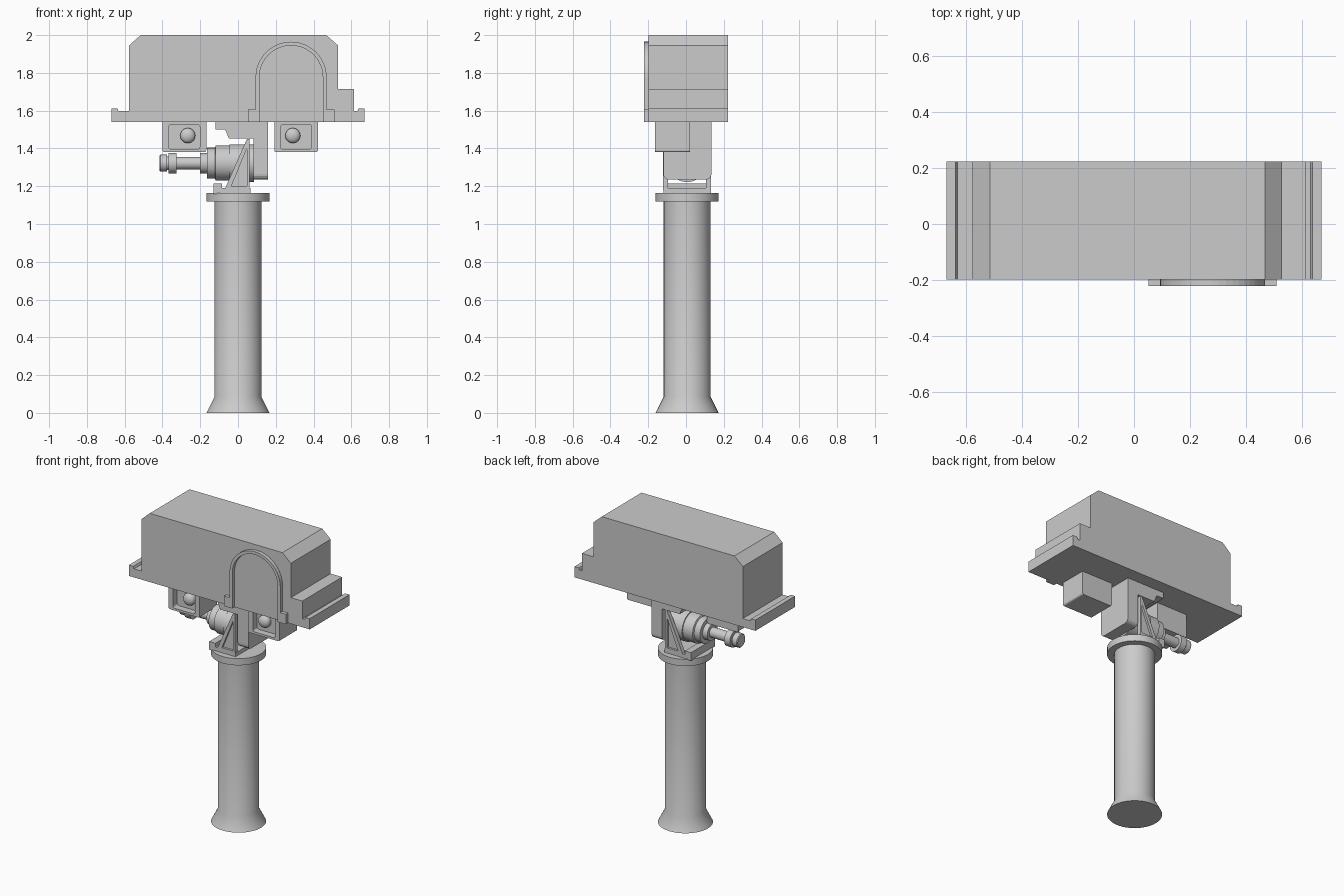
import bpy, bmesh, math
from mathutils import Vector

if "Cube" in bpy.data.objects:
    bpy.data.objects.remove(bpy.data.objects["Cube"])

CY = 0.006  # y of the pole axis


def loft(name, loops, smooth=False):
    """Skin a sequence of equal-length point loops and cap both ends."""
    bm = bmesh.new()
    rings = [[bm.verts.new(p) for p in loop] for loop in loops]
    n = len(rings[0])
    for a, b in zip(rings, rings[1:]):
        for i in range(n):
            j = (i + 1) % n
            bm.faces.new((a[i], a[j], b[j], b[i]))
    bm.faces.new(rings[0][::-1])
    bm.faces.new(rings[-1])
    bmesh.ops.recalc_face_normals(bm, faces=bm.faces)
    mesh = bpy.data.meshes.new(name)
    bm.to_mesh(mesh)
    bm.free()
    ob = bpy.data.objects.new(name, mesh)
    bpy.context.collection.objects.link(ob)
    if smooth:
        bpy.ops.object.select_all(action='DESELECT')
        ob.select_set(True)
        bpy.context.view_layer.objects.active = ob
        bpy.ops.object.shade_smooth_by_angle(angle=math.radians(30))
    return ob


def prism_y(name, xz, y0, y1):
    return loft(name, [[(x, y, z) for x, z in xz] for y in (y0, y1)])


def prism_x(name, yz, x0, x1):
    return loft(name, [[(x, y, z) for y, z in yz] for x in (x0, x1)])


def lathe(name, profile, origin, axis, n=48):
    """Revolve (radius, distance) pairs around the x, y or z axis."""
    loops = []
    for r, d in profile:
        loop = []
        for i in range(n):
            t = 2 * math.pi * i / n
            u, v = r * math.cos(t), r * math.sin(t)
            p = {'x': (d, u, v), 'y': (u, d, v), 'z': (u, v, d)}[axis]
            loop.append(Vector(origin) + Vector(p))
        loops.append(loop)
    return loft(name, loops, True)


def round_rect(a0, a1, b0, b1, r_low, r_high, seg=4):
    """Rectangle with separate rounding for lower and upper corners."""
    pts = []
    for ca, cb, start, r in ((a1, b1, 0, r_high), (a0, b1, 90, r_high),
                             (a0, b0, 180, r_low), (a1, b0, 270, r_low)):
        oa = ca - r if ca == a1 else ca + r
        ob = cb - r if cb == b1 else cb + r
        for k in range(seg + 1):
            t = math.radians(start + 90 * k / seg)
            pts.append((oa + r * math.cos(t), ob + r * math.sin(t)))
    return pts


def at_y(pts, y):
    return [(x, y, z) for x, z in pts]


# Pole with flared foot and top collar
lathe("pole", [(0.167, 0), (0.124, 0.085), (0.124, 1.12), (0.167, 1.12),
               (0.167, 1.165), (0.12, 1.165)], (0, CY, 0), 'z', 64)

# Base block with raised lip at the left end
prism_y("pivot_base", [(-0.13, 1.16), (0.065, 1.16), (0.065, 1.19),
                       (-0.085, 1.19), (-0.085, 1.215), (-0.13, 1.215)],
        CY - 0.125, CY + 0.127)

# Triangular side gussets with recessed panels
outer = [(-0.072, 1.18), (0.062, 1.18), (0.062, 1.45), (0.047, 1.45)]
inner = [(-0.035, 1.2), (0.048, 1.2), (0.048, 1.395), (0.045, 1.395)]
for side, label in ((-1, "front"), (1, "back")):
    loft("gusset_" + label, [at_y(outer, CY + side * 0.1),
                             at_y(outer, CY + side * 0.127),
                             at_y(inner, CY + side * 0.127),
                             at_y(inner, CY + side * 0.113)])

# Tilt motor and its stepped shaft
lathe("tilt_motor", [(0.04, -0.415), (0.045, -0.41), (0.045, -0.375),
                     (0.035, -0.375), (0.035, -0.367), (0.055, -0.367),
                     (0.055, -0.325), (0.033, -0.325), (0.033, -0.2),
                     (0.055, -0.2), (0.055, -0.165), (0.082, -0.165),
                     (0.082, -0.122), (0.093, -0.118), (0.093, -0.045),
                     (0.1, -0.045), (0.1, 0.085)], (0, CY, 1.322), 'x')

# Hanging bracket under the housing
prism_x("bracket_plate", round_rect(-0.12, 0.135, 1.235, 1.55, 0.03, 0.001),
        0.082, 0.16)
prism_y("bracket_arm", [(-0.12, 1.55), (-0.12, 1.5), (-0.068, 1.5),
                        (-0.048, 1.452), (0.09, 1.452), (0.09, 1.55)],
        -0.12, 0.135)

# Housing with tray lips and stepped right side
prism_y("housing", [(-0.67, 1.54), (-0.67, 1.612), (-0.638, 1.612),
                    (-0.632, 1.597), (-0.577, 1.597), (-0.577, 1.945),
                    (-0.515, 2.0), (0.468, 2.0), (0.53, 1.945),
                    (0.53, 1.715), (0.615, 1.715), (0.615, 1.597),
                    (0.632, 1.597), (0.638, 1.612), (0.67, 1.612),
                    (0.67, 1.54)], -0.198, 0.223)

# Arched rim with feet on the front face
AX, AZ, RO, RI, SEG = 0.281, 1.777, 0.188, 0.168, 24
arc = lambda r: [(AX + r * math.cos(math.pi * k / SEG),
                  AZ + r * math.sin(math.pi * k / SEG)) for k in range(SEG + 1)]
rim = ([(AX + RI, 1.54), (AX + 0.229, 1.54), (AX + 0.229, 1.607),
        (AX + RO, 1.607)] + arc(RO)
       + [(AX - RO, 1.607), (AX - 0.229, 1.607), (AX - 0.229, 1.54),
          (AX - RI, 1.54)] + arc(RI)[::-1])
prism_y("arch_rim", rim, -0.222, -0.195)

# Two sensor boxes, mirrored about the bracket, each with a domed lens
for side, label in ((-1, "left"), (1, "right")):
    cx = 0.012 + side * 0.296
    shell = round_rect(cx - 0.116, cx + 0.116, 1.38, 1.545, 0.012, 0.002)
    window = round_rect(cx - 0.082, cx + 0.082, 1.395, 1.528, 0.014, 0.014)
    loft("sensor_box_" + label, [at_y(shell, 0.02), at_y(shell, -0.165),
                                 at_y(window, -0.165), at_y(window, -0.12)])
    dome = [(0.04, 0.0), (0.04, -0.02)] + [
        (0.04 * math.cos(t), -0.02 - 0.025 * math.sin(t))
        for t in (0.3, 0.6, 0.9, 1.2, 1.45)]
    lathe("lens_" + label, dome, (cx - side * 0.018, -0.118, 1.468), 'y', 32)
